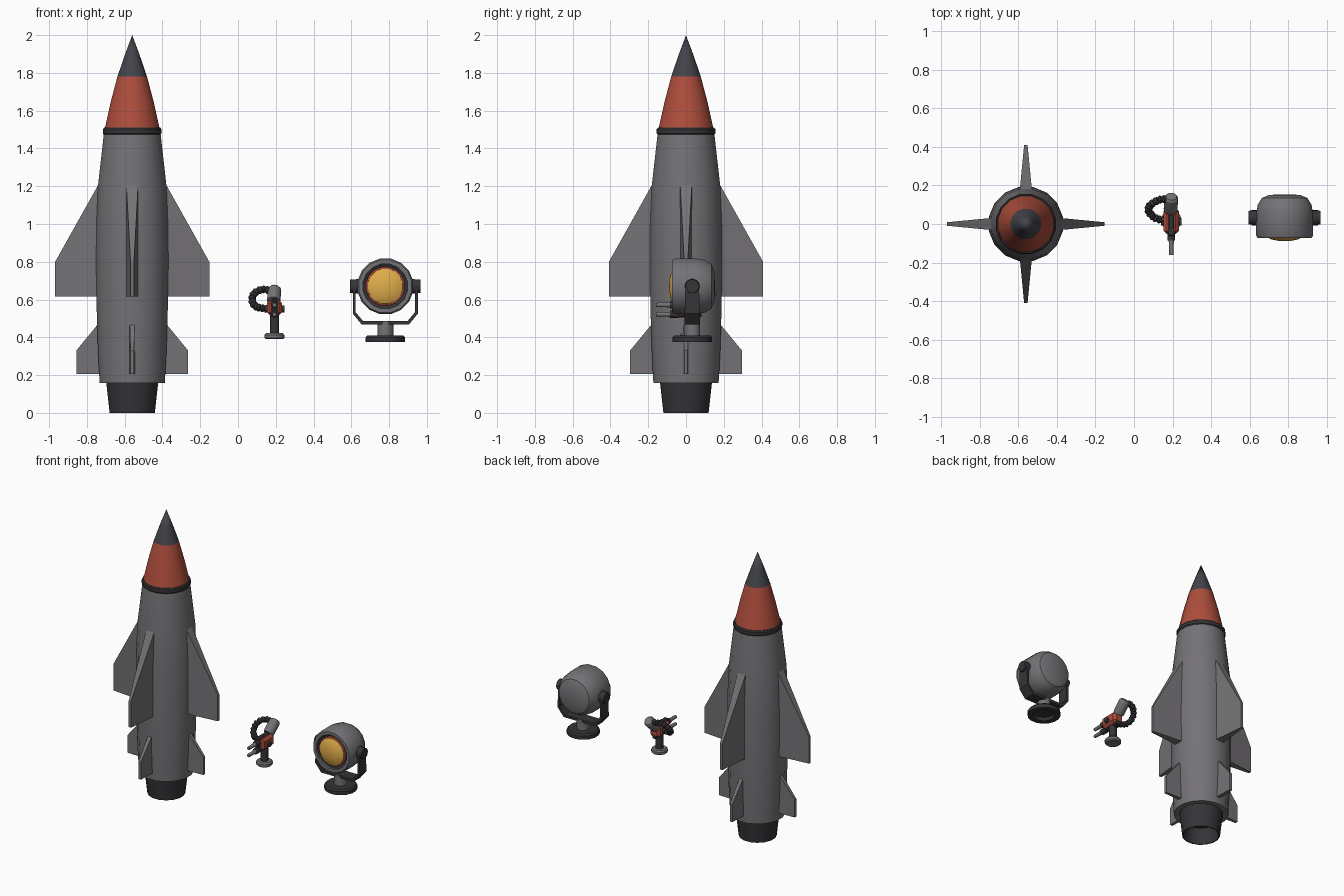
import bpy, bmesh, math
from mathutils import Vector

if "Cube" in bpy.data.objects:
    bpy.data.objects.remove(bpy.data.objects["Cube"])


def mat(name, c):
    m = bpy.data.materials.new(name)
    m.diffuse_color = (*c, 1)
    m.use_nodes = True
    m.node_tree.nodes["Principled BSDF"].inputs["Base Color"].default_value = m.diffuse_color
    return m


GREY = mat("hull grey", (.175, .168, .18))
DARK = mat("charcoal", (.035, .035, .04))
NOSE = mat("nose slate", (.055, .058, .068))
RED = mat("brick red", (.42, .075, .045))
GOLD = mat("lamp gold", (.75, .42, .07))


def finish(name, bm, m, smooth=True):
    bmesh.ops.recalc_face_normals(bm, faces=bm.faces)
    me = bpy.data.meshes.new(name)
    bm.to_mesh(me)
    bm.free()
    o = bpy.data.objects.new(name, me)
    bpy.context.collection.objects.link(o)
    me.materials.append(m)
    if smooth:
        bpy.context.view_layer.objects.active = o
        o.select_set(True)
        bpy.ops.object.shade_smooth_by_angle(angle=math.radians(32))
        o.select_set(False)
    return o


def lathe(name, prof, origin, m, axis=(0, 0, 1), n=16):
    """Revolve (radius, height) pairs around an axis through origin."""
    bm = bmesh.new()
    q = Vector((0, 0, 1)).rotation_difference(Vector(axis))
    rings = []
    for r, h in prof:
        k = 1 if r < 1e-5 else n
        rings.append([bm.verts.new(Vector(origin) + q @ Vector(
            (r * math.cos(2 * math.pi * (i + .5) / n), r * math.sin(2 * math.pi * (i + .5) / n), h)))
            for i in range(k)])
    for a, b in zip(rings, rings[1:]):
        for i in range(n):
            j = (i + 1) % n
            vs = [a[i % len(a)], a[j % len(a)], b[j % len(b)], b[i % len(b)]]
            vs = list(dict.fromkeys(vs))
            if len(vs) > 2:
                bm.faces.new(vs)
    return finish(name, bm, m)


def rod(name, a, b, r, m, r2=None, n=12):
    a, b = Vector(a), Vector(b)
    d = b - a
    return lathe(name, [(0, 0), (r, 0), (r2 or r, d.length), (0, d.length)], a, m, d.normalized(), n)


def loft(name, sections, m):
    """Join matching closed outlines, capping both ends."""
    bm = bmesh.new()
    rows = [[bm.verts.new(p) for p in s] for s in sections]
    n = len(rows[0])
    for a, b in zip(rows, rows[1:]):
        for i in range(n):
            bm.faces.new((a[i], a[(i + 1) % n], b[(i + 1) % n], b[i]))
    bm.faces.new(rows[0])
    bm.faces.new(rows[-1])
    return finish(name, bm, m, False)


def box(name, c, s, m, bevel=0):
    bm = bmesh.new()
    bmesh.ops.create_cube(bm, size=1)
    for v in bm.verts:
        v.co = Vector(c) + Vector((v.co.x * s[0], v.co.y * s[1], v.co.z * s[2]))
    if bevel:
        bmesh.ops.bevel(bm, geom=bm.edges[:], offset=bevel, segments=1, affect='EDGES')
    return finish(name, bm, m, False)


# ---- rocket ----
RX = -.56
R0 = (RX, 0, 0)
lathe("rocket_nozzle", [(0, .12), (.1, .11), (.115, 0), (.122, 0), (.14, .16), (0, .16)], R0, DARK)
lathe("rocket_body", [(0, .157), (.176, .157), (.185, .33), (.192, .55), (.195, .8), (.193, 1.0),
                      (.185, 1.2), (.153, 1.48), (0, 1.48)], R0, GREY)
lathe("rocket_collar", [(.14, 1.473), (.153, 1.473), (.158, 1.48), (.158, 1.502), (.152, 1.51), (.14, 1.51)], R0, DARK)
lathe("rocket_cone", [(.148, 1.505), (.115, 1.65), (.08, 1.78)], R0, RED)
lathe("rocket_tip", [(.08, 1.78), (.04, 1.895), (0, 2.0)], R0, NOSE)


def fin(name, ang, root, tip, t0, t1):
    u = Vector((math.cos(ang), math.sin(ang), 0))
    w = Vector((-u.y, u.x, 0))
    pts = [root[0], root[1], tip[1], tip[0]]
    th = [t0, t0, t1, t1]
    loft(name, [[Vector(R0) + u * r + Vector((0, 0, z)) + w * (s * t) for (r, z), t in zip(pts, th)]
                for s in (-1, 1)], GREY)


for k in range(4):
    a = k * math.pi / 2
    fin(f"upper_fin_{k}", a, ((.17, 1.225), (.17, .615)), ((.408, .8), (.408, .615)), .032, .009)
    fin(f"lower_fin_{k}", a, ((.165, .49), (.165, .205)), ((.296, .33), (.296, .205)), .014, .009)

# ---- mounted gun ----
GX = .193
lathe("gun_base", [(0, .39), (.045, .39), (.053, .397), (.053, .413), (.045, .422), (0, .422)], (GX, .02, 0), GREY)
rod("gun_post", (GX, .02, .415), (GX, .02, .52), .025, DARK)
box("gun_body", (GX, .015, .557), (.078, .135, .082), RED, .016)
box("gun_spine", (GX, .01, .555), (.03, .145, .1), DARK, .006)
rod("gun_pivot", (GX - .052, .01, .55), (GX + .052, .01, .55), .018, DARK)
for i, z in enumerate((.572, .522)):
    rod(f"gun_barrel_{i}", (GX, -.03, z), (GX, -.16, z), .016, GREY, .011)
    rod(f"gun_barrel_sleeve_{i}", (GX, -.04, z), (GX, -.085, z), .02, DARK)
loft("gun_sight", [[(GX + x, y, z) for x, z in ((-w, .59), (w, .59), (w, .605), (-w, .605))]
                   for y, w in ((.02, .006), (-.055, .013))], GREY)
ax = Vector((.005, .08, .075)).normalized()
lathe("gun_canister", [(0, 0), (.034, 0), (.036, .008), (.036, .088), (.028, .1), (0, .1)],
      (GX - .004, .07, .59), GREY, ax)

# ribbed hose looping from the canister to the body
path = [Vector(p) for p in ((.165, .13, .65), (.125, .125, .655), (.085, .1, .635), (.072, .075, .6),
                            (.088, .045, .565), (.12, .025, .555), (.16, .02, .55))]
for i, (a, b) in enumerate(zip(path, path[1:])):
    d = b - a
    L = d.length
    lathe(f"hose_segment_{i}", [(0, 0), (.016, 0), (.022, L * .25), (.016, L * .5), (.022, L * .75),
                                (.016, L), (0, L)], a, DARK, d.normalized(), 10)

# ---- searchlight ----
SX, PY, SZ = .78, .033, .67
F = (0, 1, 0)
H = (SX, 0, SZ)
lathe("lamp_housing", [(.118, -.03), (.12, -.073), (.142, -.073), (.15, -.06), (.15, .055), (.142, .1),
                       (.12, .135), (.08, .151), (0, .153)], H, GREY, F)
lathe("lamp_reflector", [(.12, -.06), (.1, -.048), (0, -.045)], H, DARK, F)
lathe("lamp_lens_rim", [(.104, -.04), (.104, -.062), (.09, -.066)], H, RED, F)
lathe("lamp_lens", [(.096, -.058), (.094, -.068), (.07, -.08), (.035, -.087), (0, -.089)], H, GOLD, F)

# yoke: chamfered U strap
half = [(.172, .67, .157), (.172, .525, .157), (.125, .468, .118)]
strap = [(-a, z, -b) for a, z, b in half] + [(a, z, b) for a, z, b in half[::-1]]
up = [0, .008, .018, .018, .008, 0]
loft("lamp_yoke", [[(SX + xo, PY - w, z), (SX + xo, PY + w, z), (SX + xi, PY + w, z + u), (SX + xi, PY - w, z + u)]
                   for (xo, z, xi), u, w in zip(strap, up, [.036, .04, .04, .04, .04, .036])], DARK)
for s in (-1, 1):
    rod(f"lamp_hub_{s}", (SX + s * .13, PY, SZ), (SX + s * .186, PY, SZ), .04, DARK, .036, 16)
lathe("lamp_neck", [(0, .4), (.043, .4), (.043, .485), (0, .485)], (SX, PY, 0), GREY)
lathe("lamp_base", [(0, .395), (.06, .395), (.07, .375), (.106, .375), (.106, .4), (.096, .411), (0, .411)],
      (SX, PY, 0), DARK)
